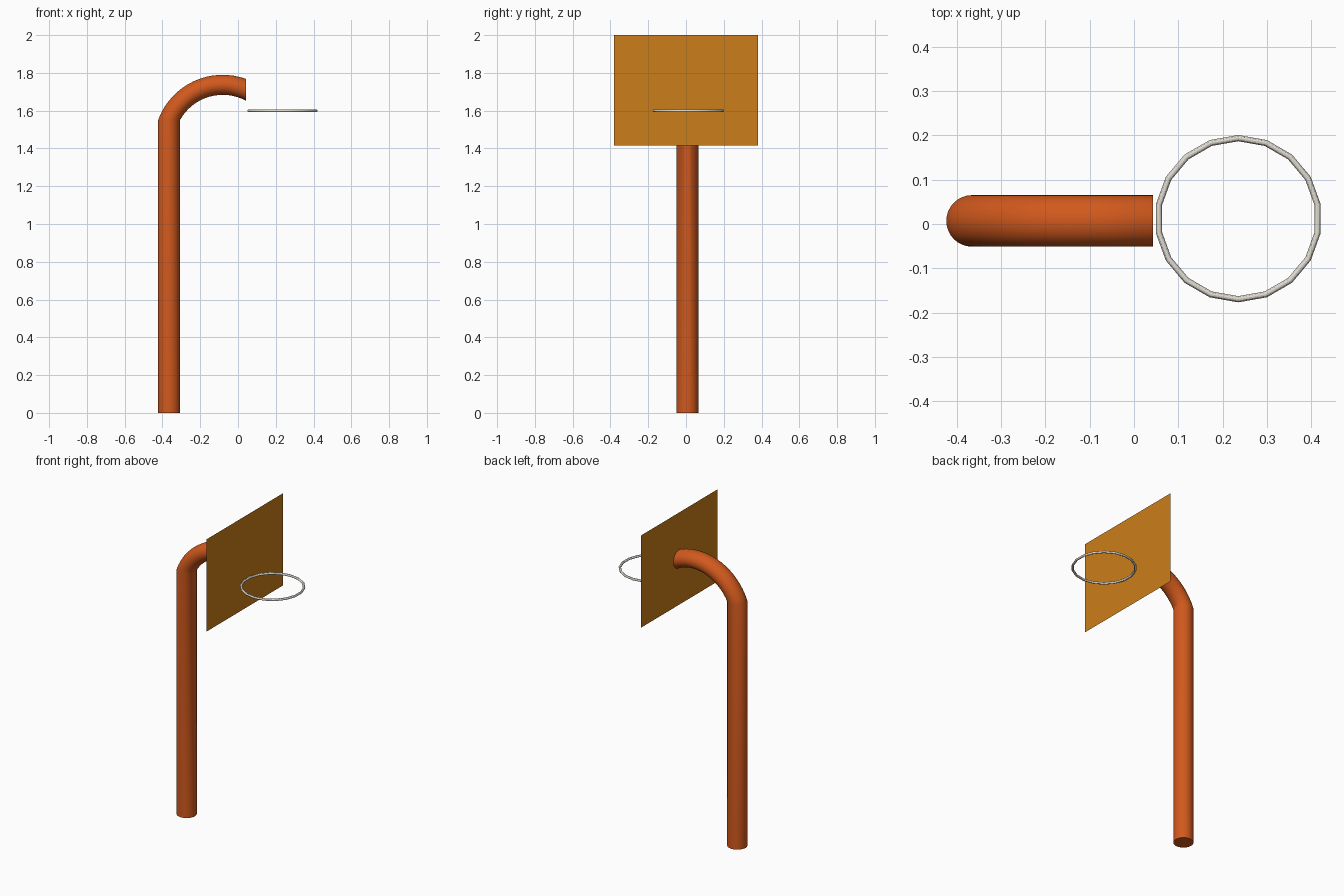
import bpy, bmesh
from math import pi
from mathutils import Vector, Matrix

if "Cube" in bpy.data.objects:
    bpy.data.objects.remove(bpy.data.objects["Cube"])


def material(name, color):
    m = bpy.data.materials.new(name)
    m.diffuse_color = (*color, 1)
    m.use_nodes = True
    m.node_tree.nodes["Principled BSDF"].inputs["Base Color"].default_value = m.diffuse_color
    return m


def finish(obj, mat, smooth=True):
    obj.data.materials.append(mat)
    if smooth:
        bpy.ops.object.select_all(action='DESELECT')
        obj.select_set(True)
        bpy.context.view_layer.objects.active = obj
        bpy.ops.object.shade_smooth_by_angle(angle=pi / 6)


def add_mesh(name, bm):
    mesh = bpy.data.meshes.new(name)
    bm.to_mesh(mesh)
    bm.free()
    obj = bpy.data.objects.new(name, mesh)
    bpy.context.collection.objects.link(obj)
    return obj


orange = material("orange_paint", (0.64, 0.10, 0.012))
amber = material("amber_board", (0.60, 0.21, 0.010))
pale = material("pale_metal", (0.75, 0.72, 0.65))

# Post: capped circle raised straight, then spun a quarter turn into the bend
BASE = Vector((-0.365, 0.007, 0))
SHOULDER = 1.55
bm = bmesh.new()
ring = bmesh.ops.create_circle(bm, cap_ends=True, segments=32, radius=0.058,
                               matrix=Matrix.Translation(BASE))
edges = list(bm.edges)
up = bmesh.ops.extrude_edge_only(bm, edges=edges)["geom"]
bmesh.ops.translate(bm, vec=(0, 0, SHOULDER),
                    verts=[g for g in up if isinstance(g, bmesh.types.BMVert)])
rim = [g for g in up if isinstance(g, bmesh.types.BMEdge)
       and all(v.co.z > 1 for v in g.verts)]
end = bmesh.ops.spin(bm, geom=rim, cent=(-0.081, 0.007, 1.426), axis=(0, 1, 0),
                     angle=pi / 2, steps=16)["geom_last"]
bmesh.ops.contextual_create(bm, geom=[g for g in end if isinstance(g, bmesh.types.BMEdge)])
bmesh.ops.recalc_face_normals(bm, faces=bm.faces)
finish(add_mesh("post", bm), orange)

# Backboard: a single thin sheet facing +x
bm = bmesh.new()
corners = [(-0.382, 1.415), (0.382, 1.415), (0.382, 2.0), (-0.382, 2.0)]
bm.faces.new([bm.verts.new((0.047, y, z)) for y, z in corners])
finish(add_mesh("backboard", bm), amber, smooth=False)

# Hoop: 18-sided ring with a vertex pointing along y
bpy.ops.mesh.primitive_torus_add(major_segments=18, minor_segments=12,
                                 major_radius=0.1815, minor_radius=0.007,
                                 location=(0.235, 0.012, 1.60), rotation=(0, 0, pi / 2))
hoop = bpy.context.object
hoop.name = "hoop"
finish(hoop, pale)
